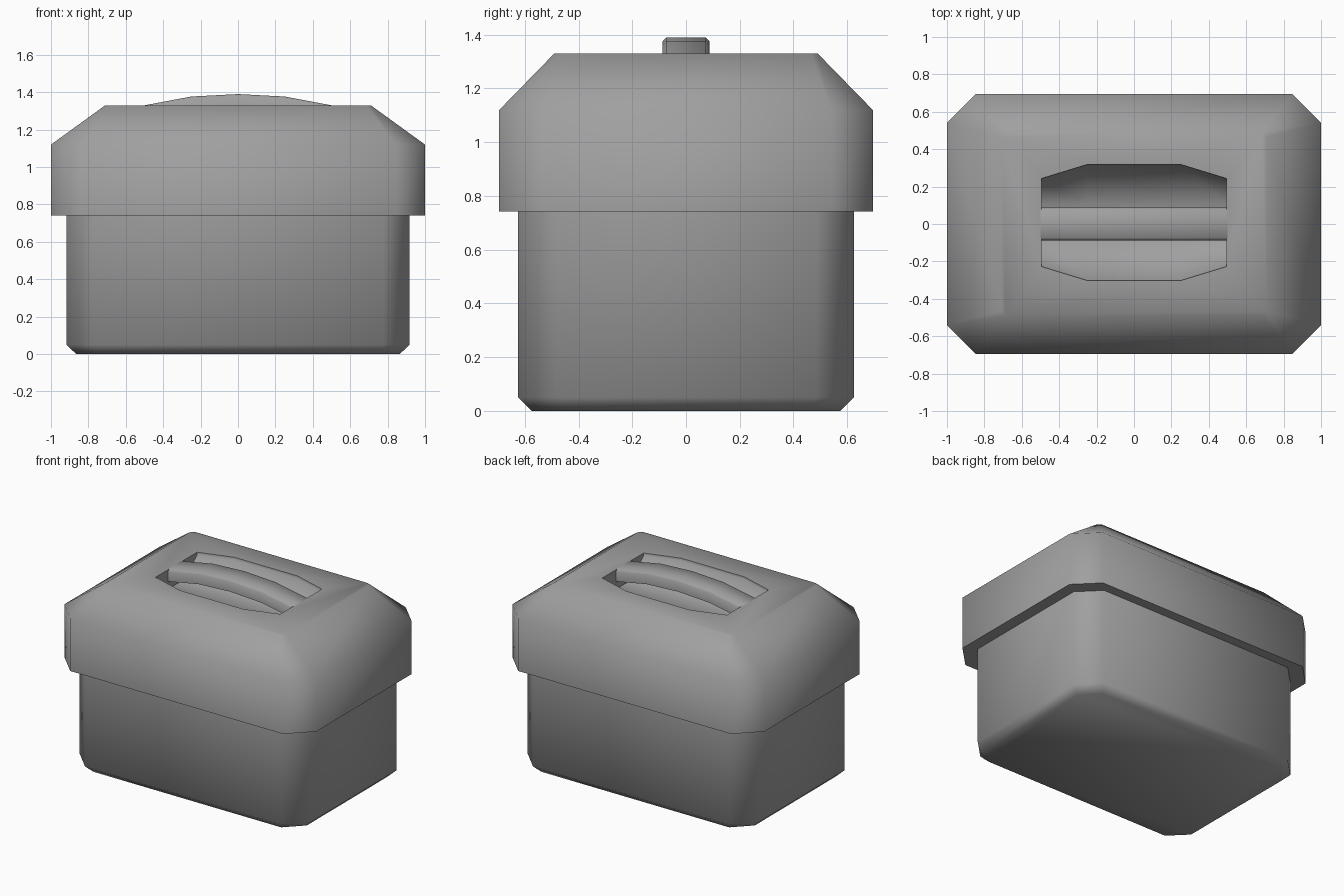
import bpy, bmesh, math

cube = bpy.data.objects.get("Cube")
if cube:
    bpy.data.objects.remove(cube, do_unlink=True)

grey = bpy.data.materials.new("plain grey")
grey.use_nodes = True
colour = (0.35, 0.35, 0.35, 1)
grey.diffuse_color = colour
grey.node_tree.nodes["Principled BSDF"].inputs["Base Color"].default_value = colour


def octagon(hx, hy, c, z):
    """Rectangle with cut corners, counter-clockwise from above."""
    quarter = [(hx, hy - c), (hx - c, hy)]
    flipped = [(-x, y) for x, y in reversed(quarter)]
    half = quarter + flipped
    return [(x, y, z) for x, y in half + [(-x, -y) for x, y in half]]


def loft(name, rings):
    """Closed solid through rings with equal point counts."""
    bm = bmesh.new()
    loops = [[bm.verts.new(p) for p in ring] for ring in rings]
    n = len(loops[0])
    for a, b in zip(loops, loops[1:]):
        for i in range(n):
            j = (i + 1) % n
            bm.faces.new((a[i], a[j], b[j], b[i]))
    bm.faces.new(loops[0][::-1])
    bm.faces.new(loops[-1])
    bmesh.ops.recalc_face_normals(bm, faces=bm.faces)
    mesh = bpy.data.meshes.new(name)
    bm.to_mesh(mesh)
    bm.free()
    mesh.materials.append(grey)
    obj = bpy.data.objects.new(name, mesh)
    bpy.context.collection.objects.link(obj)
    return obj


def smooth(obj, degrees):
    bpy.ops.object.select_all(action="DESELECT")
    obj.select_set(True)
    bpy.context.view_layer.objects.active = obj
    bpy.ops.object.shade_smooth_by_angle(angle=math.radians(degrees))


# Box body with a chamfered foot
body = loft("body", [octagon(0.865, 0.575, 0.12, 0),
                     octagon(0.917, 0.625, 0.14, 0.05),
                     octagon(0.917, 0.625, 0.14, 0.745)])
smooth(body, 60)

# Overhanging lid with sloping shoulders
lid = loft("lid", [octagon(1, 0.695, 0.155, 0.742),
                   octagon(1, 0.695, 0.155, 1.12),
                   octagon(0.71, 0.49, 0.025, 1.33)])

# Hand recess: a scoop that passes under the handle
recess_rings = []
for x, rim in ((-0.495, 0.235), (-0.25, 0.31), (0.25, 0.31), (0.495, 0.235)):
    side = [(rim, 1.45), (rim, 1.31), (0.1, 1.19)]
    recess_rings.append([(x, y + 0.008, z) for y, z in side]
                        + [(x, 0.008 - y, z) for y, z in reversed(side)])
cutter = loft("recess_cutter", recess_rings)
cut = lid.modifiers.new("hand recess", "BOOLEAN")
cut.operation = "DIFFERENCE"
cut.solver = "EXACT"
cut.object = cutter
bpy.ops.object.select_all(action="DESELECT")
lid.select_set(True)
bpy.context.view_layer.objects.active = lid
bpy.ops.object.modifier_apply(modifier=cut.name)
bpy.data.objects.remove(cutter, do_unlink=True)
smooth(lid, 60)

# Arched handle bar with softened top edges
bar_rings = []
for x, top in ((-0.5, 1.33), (-0.25, 1.377), (0, 1.39), (0.25, 1.377), (0.5, 1.33)):
    side = [(0.088, top - 0.085), (0.088, top - 0.015), (0.074, top)]
    bar_rings.append([(x, y, z) for y, z in side]
                     + [(x, -y, z) for y, z in reversed(side)])
handle = loft("handle", bar_rings)
smooth(handle, 50)
